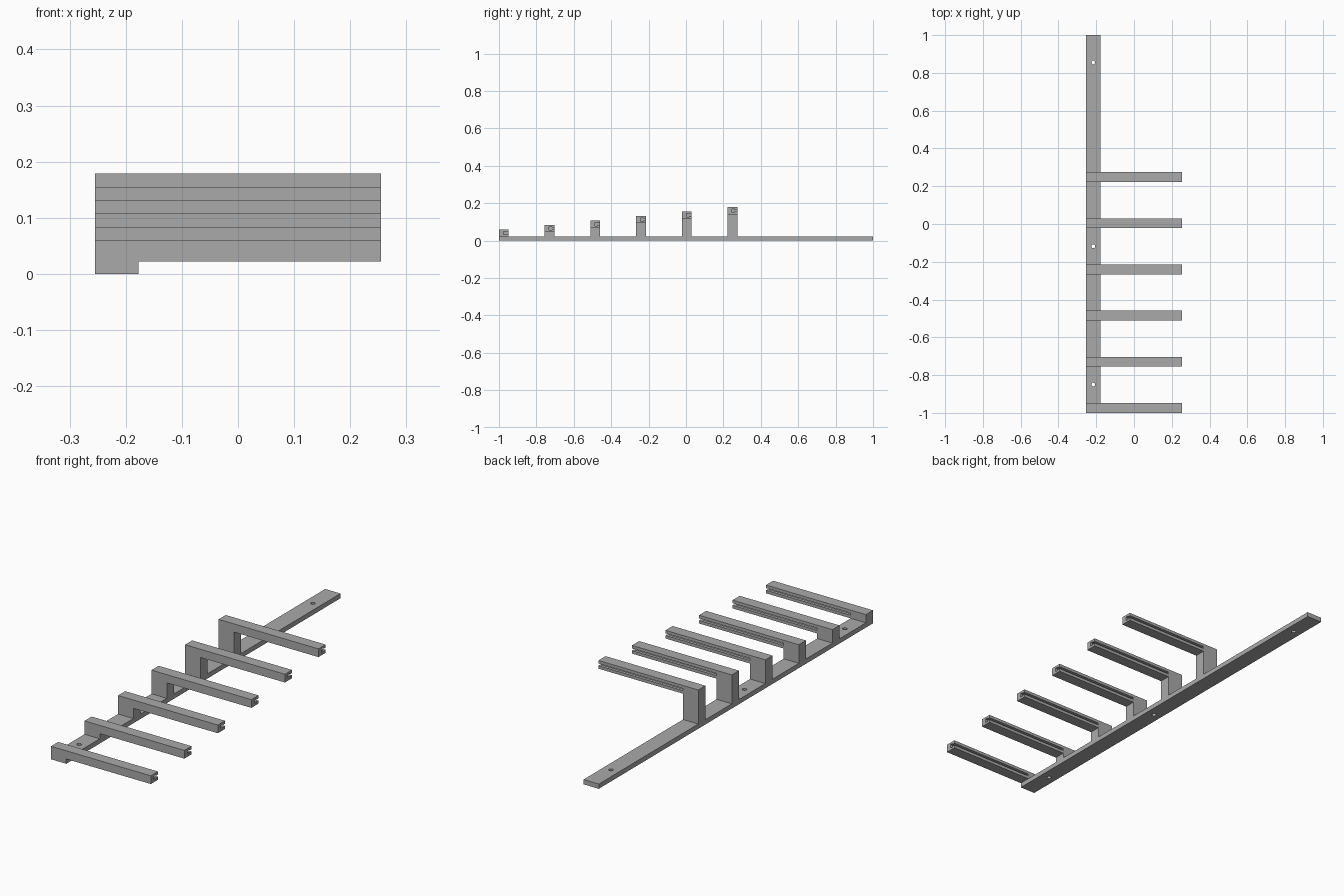
import bpy
import bmesh
from mathutils import Vector, Matrix

cube = bpy.data.objects.get("Cube")
if cube:
    bpy.data.objects.remove(cube)

grey = bpy.data.materials.new("plain grey")
grey.use_nodes = True
colour = (0.4, 0.4, 0.4, 1)
grey.diffuse_color = colour
grey.node_tree.nodes["Principled BSDF"].inputs["Base Color"].default_value = colour

LEFT, POST, RIGHT = -0.255, -0.177, 0.255   # outer edge, post inner edge, arm tip
BAR_TOP, ARM_HEIGHT, ARM_WIDTH = 0.022, 0.038, 0.052
PITCH, RISE, COUNT = 0.2445, 0.0238, 6


def finish(name, bm):
    bmesh.ops.recalc_face_normals(bm, faces=bm.faces)
    mesh = bpy.data.meshes.new(name)
    bm.to_mesh(mesh)
    bm.free()
    mesh.materials.append(grey)
    obj = bpy.data.objects.new(name, mesh)
    bpy.context.collection.objects.link(obj)
    return obj


def prism(name, points, sweep):
    """Extrude a closed outline of 3D points along a vector."""
    bm = bmesh.new()
    face = bm.faces.new([bm.verts.new(p) for p in points])
    swept = bmesh.ops.extrude_face_region(bm, geom=[face], use_keep_orig=True)
    verts = [v for v in swept["geom"] if isinstance(v, bmesh.types.BMVert)]
    bmesh.ops.translate(bm, vec=Vector(sweep), verts=verts)
    return finish(name, bm)


def cut(obj, cutter):
    mod = obj.modifiers.new("cut", "BOOLEAN")
    mod.operation = "DIFFERENCE"
    mod.solver = "EXACT"
    mod.object = cutter
    cutter.hide_render = True
    cutter.hide_viewport = True
    cutter.display_type = "WIRE"


# Long base bar with three screw holes
bar = prism("base_bar", [(LEFT, -1, 0), (POST, -1, 0), (POST, -1, BAR_TOP),
                         (LEFT, -1, BAR_TOP)], (0, 2, 0))
bm = bmesh.new()
for y in (-0.85, -0.118, 0.855):
    bmesh.ops.create_cone(bm, cap_ends=True, segments=24, radius1=0.01, radius2=0.01,
                          depth=0.1, matrix=Matrix.Translation(((LEFT + POST) / 2, y, 0)))
cut(bar, finish("screw_hole_cutter", bm))

# Rising row of arms, each on its post, with an undercut slot along the back
for i in range(COUNT):
    front = -1 + PITCH * i
    back = front + ARM_WIDTH
    top = BAR_TOP + ARM_HEIGHT + RISE * i
    under = top - ARM_HEIGHT
    outline = [(LEFT, BAR_TOP), (POST, BAR_TOP), (POST, under),
               (RIGHT, under), (RIGHT, top), (LEFT, top)]
    if i == 0:   # the lowest arm sits straight on the bar level
        del outline[1:3]
    arm = prism(f"arm_{i + 1}", [(x, front, z) for x, z in outline], (0, ARM_WIDTH, 0))

    mid = (top + under) / 2
    half = [(back + 0.01, 0.005), (back - 0.014, 0.005),
            (back - 0.014, 0.009), (back - 0.028, 0.009)]
    slot = [(y, mid + h) for y, h in half] + [(y, mid - h) for y, h in reversed(half)]
    cut(arm, prism(f"slot_cutter_{i + 1}", [(POST, y, z) for y, z in slot],
                   (RIGHT - POST + 0.02, 0, 0)))
